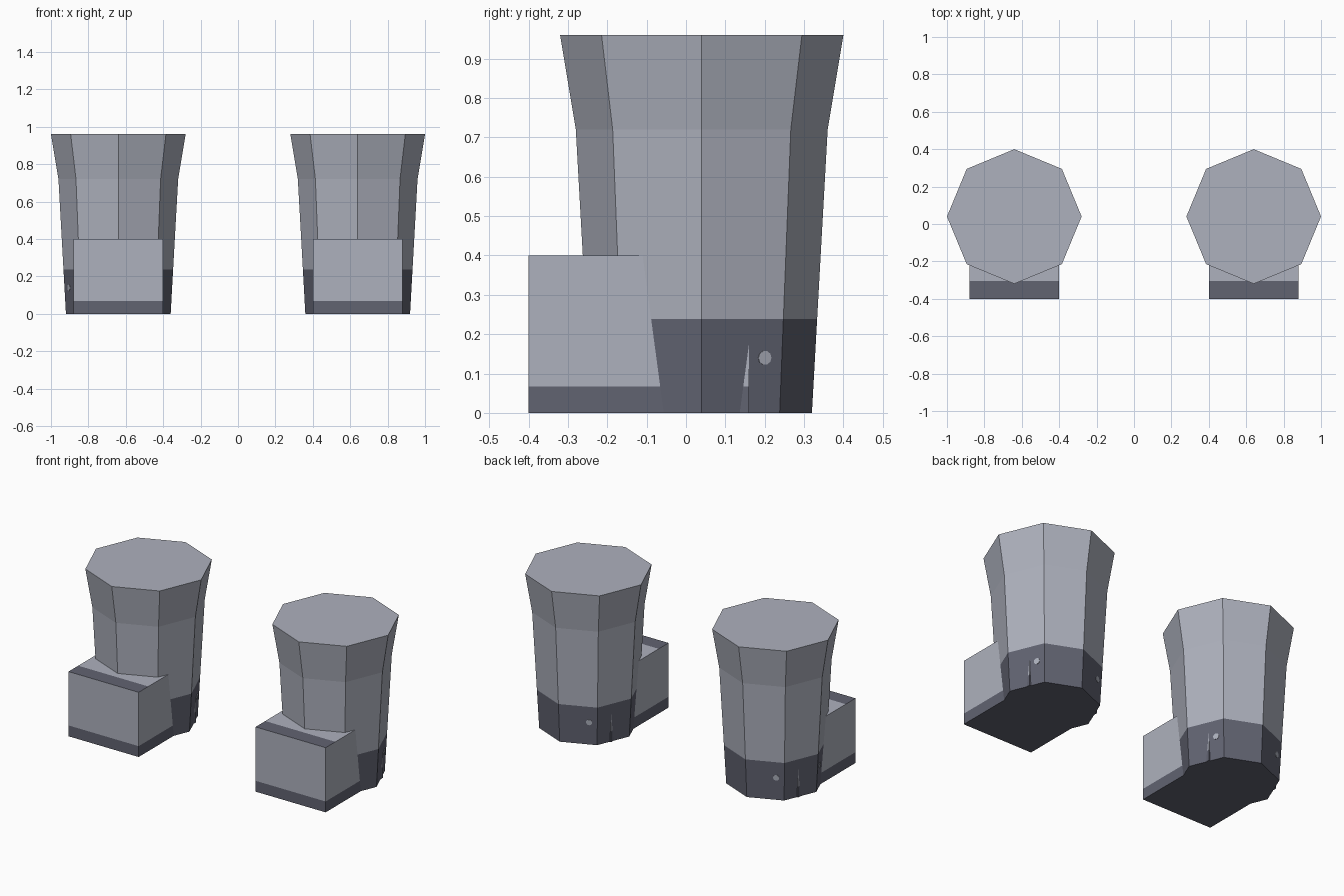
import bpy
import bmesh
import math
from mathutils import Matrix, Vector

cube = bpy.data.objects.get("Cube")
if cube:
    bpy.data.objects.remove(cube, do_unlink=True)


def make_material(name, rgb):
    mat = bpy.data.materials.new(name)
    mat.use_nodes = True
    color = (*rgb, 1.0)
    mat.diffuse_color = color
    mat.node_tree.nodes["Principled BSDF"].inputs["Base Color"].default_value = color
    return mat


LIGHT = make_material("light steel", (0.42, 0.44, 0.51))
DARK = make_material("dark steel", (0.12, 0.125, 0.165))

SIDES = 8
AXIS_Y = 0.04
SHAFT_PROFILE = [(0.28, 0.0), (0.2932, 0.238), (0.32, 0.72), (0.36, 0.96)]
HEEL_TOP = 0.238
SOLE_TOP = 0.067
TOE_TRIM_Y = -0.305


def finish(bm, name, is_dark):
    """Colour the faces by a rule and link the mesh as an object."""
    bmesh.ops.recalc_face_normals(bm, faces=bm.faces)
    for face in bm.faces:
        face.material_index = int(is_dark(face.calc_center_median(), face.normal))
    mesh = bpy.data.meshes.new(name)
    bm.to_mesh(mesh)
    bm.free()
    mesh.materials.append(LIGHT)
    mesh.materials.append(DARK)
    obj = bpy.data.objects.new(name, mesh)
    bpy.context.collection.objects.link(obj)
    return obj


def build_shaft(name, x):
    # Eight-sided flared shaft with a dark heel band
    bm = bmesh.new()
    rings = []
    for radius, z in SHAFT_PROFILE:
        rings.append([
            bm.verts.new((x + radius * math.cos(math.tau * i / SIDES),
                          AXIS_Y + radius * math.sin(math.tau * i / SIDES), z))
            for i in range(SIDES)])
    for low, high in zip(rings, rings[1:]):
        for i in range(SIDES):
            j = (i + 1) % SIDES
            bm.faces.new((low[i], low[j], high[j], high[i]))
    bm.faces.new(rings[0])
    bm.faces.new(rings[-1])
    finish(bm, name, lambda c, n: c.z < HEEL_TOP)


def build_toe(name, x):
    # Foot block running back under the shaft, with dark sole and toe trim
    bm = bmesh.new()
    bmesh.ops.create_cube(bm, size=1.0)
    bmesh.ops.scale(bm, vec=(0.48, 0.56, 0.4), verts=bm.verts)
    bmesh.ops.translate(bm, vec=(x, -0.12, 0.2), verts=bm.verts)
    for co, no in (((0, 0, SOLE_TOP), (0, 0, 1)), ((0, TOE_TRIM_Y, 0), (0, 1, 0))):
        bmesh.ops.bisect_plane(bm, geom=bm.verts[:] + bm.edges[:] + bm.faces[:],
                               plane_co=co, plane_no=no)
    finish(bm, name,
           lambda c, n: c.z < SOLE_TOP or (n.z > 0.9 and c.y < TOE_TRIM_Y))


def build_stud(name, x, face_angle, slide):
    # Thin round plate lying on one face of the heel band
    z = 0.14
    radius = 0.28 + 0.04 * z / 0.72
    angle = math.radians(face_angle)
    apothem = radius * math.cos(math.pi / SIDES)
    normal = Vector((math.cos(angle), math.sin(angle), 0))
    tangent = Vector((-math.sin(angle), math.cos(angle), 0))
    spot = Vector((x, AXIS_Y, z)) + normal * apothem + tangent * slide
    tilt = math.atan(0.04 / 0.72)
    matrix = (Matrix.Translation(spot) @ Matrix.Rotation(angle, 4, "Z")
              @ Matrix.Rotation(math.pi / 2 + tilt, 4, "Y"))
    bm = bmesh.new()
    bmesh.ops.create_cone(bm, cap_ends=True, segments=10, radius1=0.018,
                          radius2=0.018, depth=0.004, matrix=matrix)
    finish(bm, name, lambda c, n: False)


for side, x in (("left", 0.64), ("right", -0.64)):
    build_shaft(f"{side}_boot_shaft", x)
    build_toe(f"{side}_boot_toe", x)
    build_stud(f"{side}_heel_stud_a", x, 22.5, 0.063)
    build_stud(f"{side}_heel_stud_b", x, 112.5, 0.063)
build_stud("right_heel_stud_c", -0.64, 202.5, -0.048)
